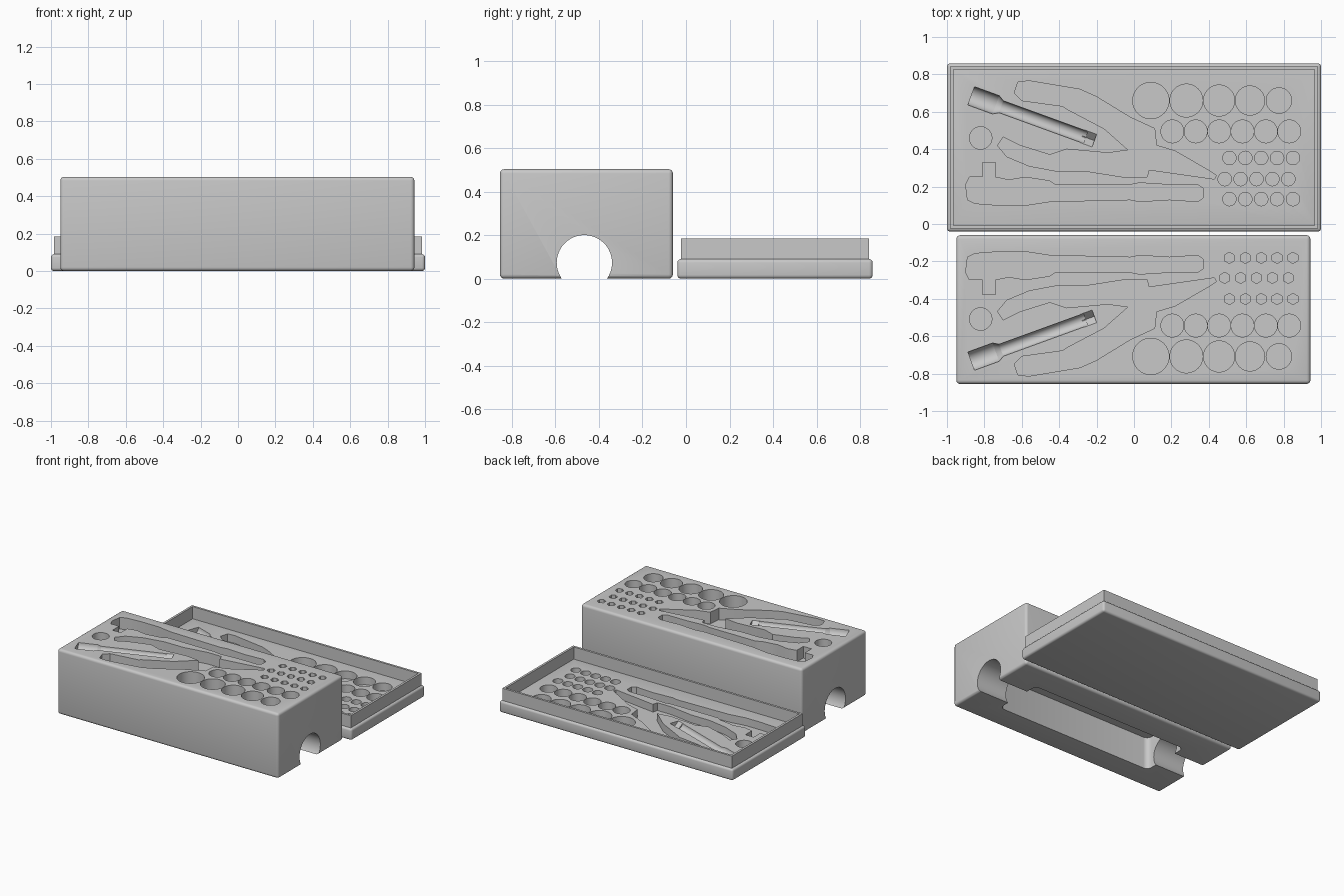
import bpy, bmesh, math
from mathutils import Matrix, Vector

cube = bpy.data.objects.get("Cube")
if cube:
    bpy.data.objects.remove(cube, do_unlink=True)

grey = bpy.data.materials.new("plain_grey")
grey.use_nodes = True
colour = (0.58, 0.58, 0.58, 1)
grey.diffuse_color = colour
grey.node_tree.nodes["Principled BSDF"].inputs["Base Color"].default_value = colour


def finish(name, bm):
    bmesh.ops.recalc_face_normals(bm, faces=bm.faces)
    mesh = bpy.data.meshes.new(name)
    bm.to_mesh(mesh)
    bm.free()
    obj = bpy.data.objects.new(name, mesh)
    mesh.materials.append(grey)
    bpy.context.collection.objects.link(obj)
    return obj


def box(name, low, high, bevel=0, upright_only=False):
    bm = bmesh.new()
    low, high = Vector(low), Vector(high)
    place = Matrix.Translation((low + high) / 2) @ Matrix.Diagonal((*(high - low), 1))
    bmesh.ops.create_cube(bm, size=1, matrix=place)
    if bevel:
        edges = [e for e in bm.edges if not upright_only
                 or abs(e.verts[0].co.z - e.verts[1].co.z) > bevel]
        bmesh.ops.bevel(bm, geom=edges, offset=bevel, segments=4, profile=0.5, affect='EDGES')
    return finish(name, bm)


def skin(name, rings):
    """Closed solid through a list of matching rings of points."""
    bm = bmesh.new()
    rings = [[bm.verts.new(p) for p in ring] for ring in rings]
    for a, b in zip(rings, rings[1:]):
        for i in range(len(a)):
            bm.faces.new((a[i - 1], a[i], b[i], b[i - 1]))
    bm.faces.new(rings[0][::-1])
    bm.faces.new(rings[-1])
    return finish(name, bm)


def prism(outline, bottom, top):
    return skin("outline_cutter", [[(x, y, z) for x, y in outline] for z in (bottom, top)])


def lathe(start, direction, profile, sides=32):
    """Turned solid along a horizontal axis; profile is (distance, radius)."""
    axis = Vector(direction).normalized()
    side, up = axis.cross(Vector((0, 0, 1))), Vector((0, 0, 1))
    angles = [math.tau * i / sides for i in range(sides)]
    return skin("lathe_cutter", [[Vector(start) + axis * d
                                  + (side * math.cos(a) + up * math.sin(a)) * r
                                  for a in angles] for d, r in profile])


def wells(circles, bottom, top, sides):
    bm = bmesh.new()
    for x, y, r in circles:
        place = Matrix.Translation((x, y, (bottom + top) / 2))
        bmesh.ops.create_cone(bm, cap_ends=True, segments=sides, radius1=r, radius2=r,
                              depth=top - bottom, matrix=place)
    return finish("well_cutter", bm)


def carve(obj, cutter):
    mod = obj.modifiers.new("carve", 'BOOLEAN')
    mod.operation, mod.solver, mod.object = 'DIFFERENCE', 'EXACT', cutter
    bpy.context.view_layer.objects.active = obj
    bpy.ops.object.modifier_apply(modifier=mod.name)
    bpy.data.objects.remove(cutter, do_unlink=True)


# Tool outlines, as laid out in the tray
pliers = [(-.64, .7), (-.62, .76), (-.56, .765), (-.29, .72), (-.2, .68), (-.02, .57),
          (.11, .51), (.12, .42), (.22, .39), (.41, .28), (.44, .26), (.43, .24),
          (.08, .29), (.07, .25), (-.05, .25), (-.24, .28), (-.4, .28), (-.56, .31),
          (-.68, .36), (-.73, .42), (-.7, .465), (-.61, .42), (-.45, .37), (-.36, .4),
          (-.14, .38), (-.03, .395), (-.16, .51), (-.36, .615), (-.38, .63), (-.6, .66)]
ratchet = [(-.9, .21), (-.88, .25), (-.81, .25), (-.81, .33), (-.74, .33), (-.74, .25),
           (-.67, .235), (-.58, .25), (-.45, .23), (-.42, .21), (-.02, .21), (.03, .22),
           (.19, .21), (.34, .21), (.37, .19), (.37, .14), (.34, .12), (.19, .13),
           (.03, .12), (-.02, .13), (-.45, .12), (-.58, .1), (-.72, .1), (-.85, .11),
           (-.89, .13)]
large_row = [(.09, .66, .097), (.28, .66, .088), (.455, .66, .083),
             (.62, .66, .078), (.775, .66, .068)]
medium_row = [(.205 + .125 * i, .495, .061) for i in range(6)]
lone_well = [(-.82, .46, .06)]


def small_rows(radius):
    return [(x + .085 * i, y, radius) for x, y in ((.51, .353), (.485, .24), (.51, .133))
            for i in range(5)]


def carve_tools(obj, top, tool_depth, well_depth, small_depth, flip, small_sides, small_radius):
    def lay(points):
        return [(p[0], -.048 - p[1] if flip else p[1], *p[2:]) for p in points]
    above = top + .1
    for outline in (pliers, ratchet):
        carve(obj, prism(lay(outline), top - tool_depth, above))
    carve(obj, wells(lay(large_row + medium_row + lone_well), top - well_depth, above, 40))
    carve(obj, wells(lay(small_rows(small_radius)), top - small_depth, above, small_sides))
    # Half-round cradle for the extension bar, with a squared tip
    (ax, ay), (bx, by) = lay([(-.87, .685), (-.21, .445)])
    axis = (bx - ax, by - ay, 0)
    carve(obj, lathe((ax, ay, top), axis,
                     [(0, .052), (.14, .052), (.17, .034), (.65, .034)]))
    carve(obj, lathe((ax, ay, top), axis, [(.63, .036), (.7, .036)], 4))


# Tall block with the tool cut-outs in its top
block = box("tool_block", (-.95, -.855, 0), (.943, -.06, .503), .02)
carve_tools(block, .503, .09, .2, .12, True, 6, .03)

# Underside: round channel through the ends and a wide central pocket
carve(block, lathe((-1.2, -.467, .073), (1, 0, 0), [(0, .127), (2.4, .127)], 64))
carve(block, box("pocket_cutter", (-.68, -.66, -.1), (.68, -.27, .25), .04, True))

# Shallow tray with matching cut-outs in its floor
tray = box("tray_base", (-1, -.04, 0), (1, .858, .09), .017)
carve_tools(tray, .09, .06, .06, .06, False, 24, .036)

# Thin upright rim around the tray
rim = box("tray_rim", (-.983, -.024, .06), (.983, .842, .184))
carve(rim, box("rim_cutter", (-.966, -.007, 0), (.966, .825, .3)))

for obj in (block, tray, rim):
    bpy.ops.object.select_all(action='DESELECT')
    obj.select_set(True)
    bpy.context.view_layer.objects.active = obj
    bpy.ops.object.shade_smooth_by_angle(angle=math.radians(30))
